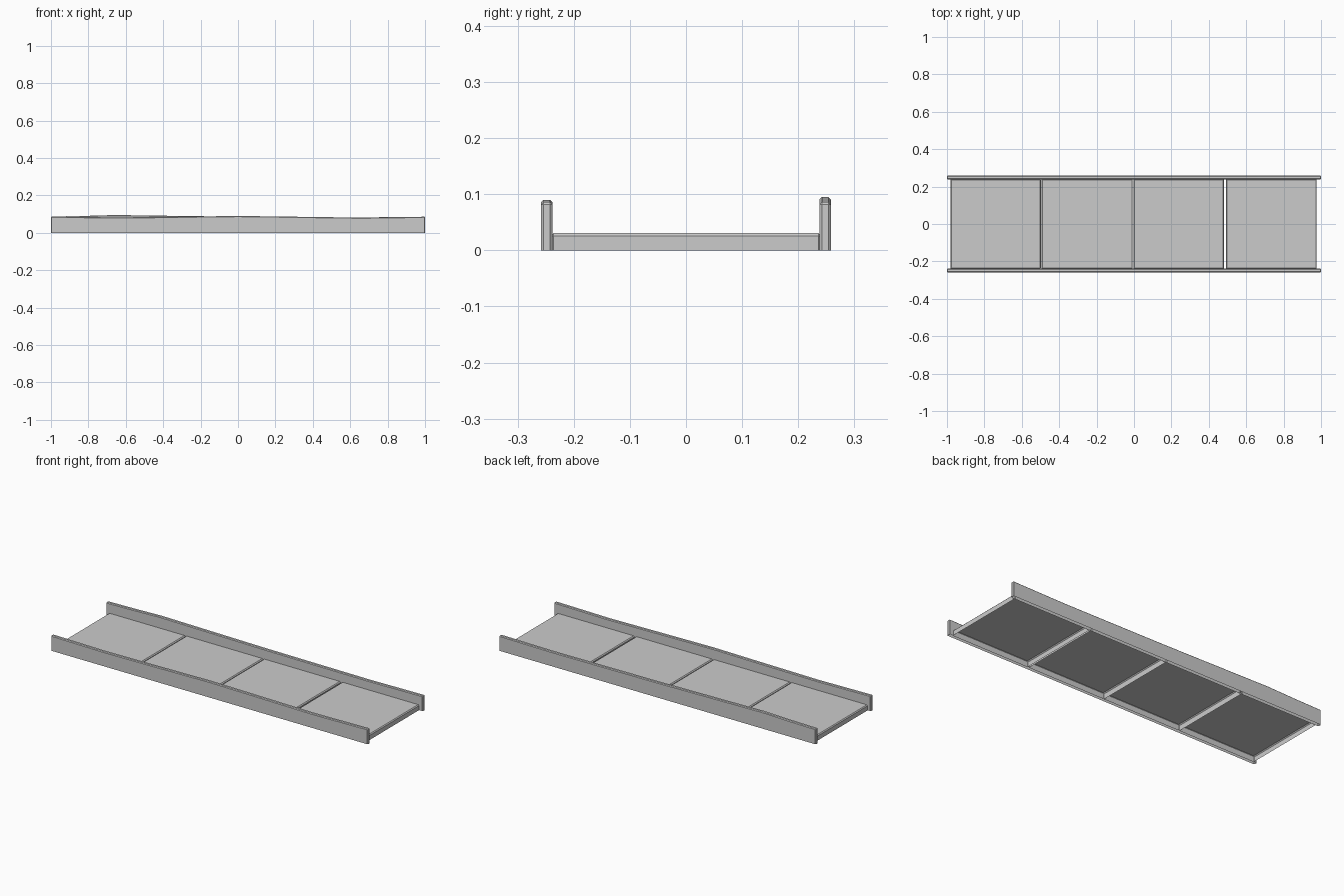
import bpy, bmesh
from mathutils import Vector

if "Cube" in bpy.data.objects:
    bpy.data.objects.remove(bpy.data.objects["Cube"])


def interp(pts, x):
    for (x0, z0), (x1, z1) in zip(pts, pts[1:]):
        if x <= x1:
            return z0 + (z1 - z0) * (x - x0) / (x1 - x0)
    return pts[-1][1]


def shell(name, x0, x1, y0, y1, height, bevel, profile=None):
    """Open-bottomed box with chamfered top and corners; optional wavy top."""
    bm = bmesh.new()
    bmesh.ops.create_cube(bm, size=1)
    for v in bm.verts:
        v.co = Vector((x0 if v.co.x < 0 else x1,
                       y0 if v.co.y < 0 else y1,
                       0 if v.co.z < 0 else height))
    bottom = [f for f in bm.faces if f.normal.z < -0.9]
    bmesh.ops.delete(bm, geom=bottom, context='FACES_ONLY')
    edges = [e for e in bm.edges if any(v.co.z > 0.001 for v in e.verts)]
    bmesh.ops.bevel(bm, geom=edges, offset=bevel, segments=1,
                    profile=0.5, affect='EDGES')
    if profile:
        for x, _ in profile[1:-1]:
            bmesh.ops.bisect_plane(bm, geom=bm.verts[:] + bm.edges[:] + bm.faces[:],
                                   plane_co=(x, 0, 0), plane_no=(1, 0, 0))
        for v in bm.verts:
            if v.co.z > height * 0.5:
                v.co.z += interp(profile, v.co.x) - height
    bmesh.ops.recalc_face_normals(bm, faces=bm.faces[:])
    # keep normals pointing outwards (up on the top face)
    if max(bm.faces, key=lambda f: f.calc_center_median().z).normal.z < 0:
        bmesh.ops.reverse_faces(bm, faces=bm.faces[:])
    me = bpy.data.meshes.new(name)
    bm.to_mesh(me)
    bm.free()
    ob = bpy.data.objects.new(name, me)
    bpy.context.collection.objects.link(ob)
    return ob


# Side rails with uneven, worn top edges
front_top = [(-1, .087), (-.66, .082), (-.3, .086), (0, .09),
             (.3, .086), (.66, .081), (1, .086)]
back_top = [(-1, .087), (-.83, .09), (-.66, .095), (-.3, .09),
            (0, .086), (.3, .084), (.66, .082), (1, .086)]
shell("front_rail", -1, 1, -0.258, -0.238, 0.087, 0.004, front_top)
shell("back_rail", -1, 1, 0.238, 0.258, 0.087, 0.004, back_top)

# Floor panels laid end to end between the rails
panels = [(-0.981, -0.498), (-0.494, -0.007), (-0.003, 0.482), (0.491, 0.977)]
for i, (a, b) in enumerate(panels):
    shell(f"floor_panel_{i + 1}", a, b, -0.241, 0.241, 0.031, 0.005)
